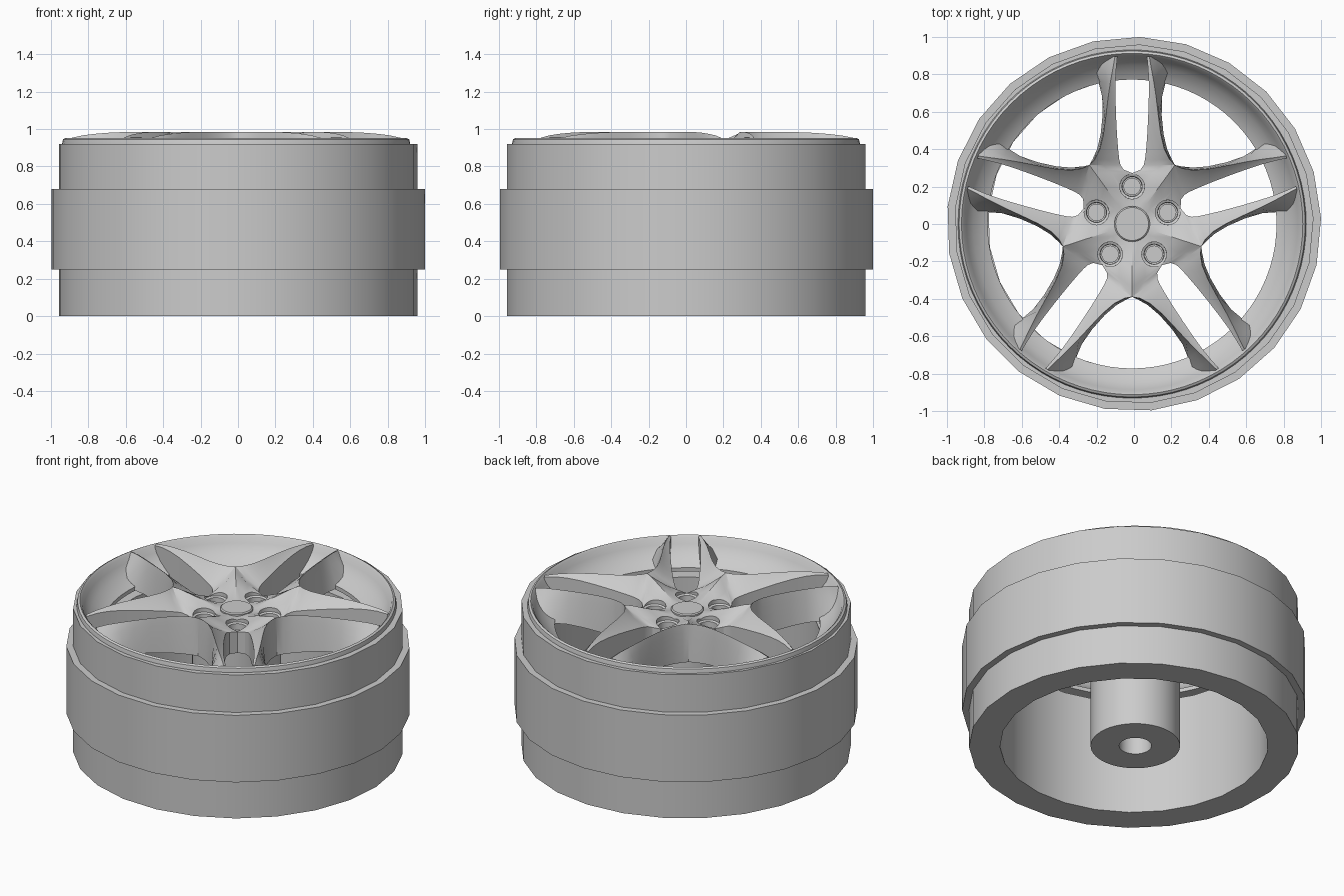
import bpy, bmesh, math
from mathutils import Matrix, Vector

cube = bpy.data.objects.get("Cube")
if cube:
    bpy.data.objects.remove(cube, do_unlink=True)

grey = bpy.data.materials.new("wheel_grey")
grey.use_nodes = True
grey.diffuse_color = (0.6, 0.6, 0.6, 1)
grey.node_tree.nodes["Principled BSDF"].inputs["Base Color"].default_value = (0.6, 0.6, 0.6, 1)

SHIFT = -0.01   # the wheel face sits slightly off the barrel axis
TAN = math.tan(math.radians(36))


def finish(bm, name):
    bmesh.ops.remove_doubles(bm, verts=bm.verts, dist=0.0005)
    bmesh.ops.recalc_face_normals(bm, faces=bm.faces)
    mesh = bpy.data.meshes.new(name)
    bm.to_mesh(mesh)
    bm.free()
    mesh.materials.append(grey)
    ob = bpy.data.objects.new(name, mesh)
    bpy.context.collection.objects.link(ob)
    return ob


def smooth(ob, degrees=35):
    bpy.ops.object.select_all(action='DESELECT')
    ob.select_set(True)
    bpy.context.view_layer.objects.active = ob
    bpy.ops.object.shade_smooth_by_angle(angle=math.radians(degrees))


def add_lathe(bm, profile, sides, start=0.0, centre=(0, 0)):
    """Revolve a closed (radius, height) loop round z."""
    rings = []
    for i in range(sides):
        a = start + math.tau * i / sides
        rings.append([bm.verts.new((centre[0] + r * math.cos(a),
                                    centre[1] + r * math.sin(a), z)) for r, z in profile])
    n = len(profile)
    for i in range(sides):
        p, q = rings[i], rings[(i + 1) % sides]
        for j in range(n):
            k = (j + 1) % n
            bm.faces.new((p[j], q[j], q[k], p[k]))


def lathe(name, profile, sides, start=0.0, centre=(0, 0)):
    bm = bmesh.new()
    add_lathe(bm, profile, sides, start, centre)
    ob = finish(bm, name)
    smooth(ob)
    return ob


# Faceted barrel with its raised middle band
lathe("barrel", [(0.78, 0), (0.96, 0), (0.96, 0.25), (1, 0.25), (1, 0.68), (0.96, 0.68),
                 (0.96, 0.92), (0.92, 0.92), (0.92, 0.74), (0.78, 0.74)],
      25, math.radians(1.8))

# Dished rim lip
lathe("rim_lip", [(0.935, 0.90), (0.925, 0.945), (0.912, 0.952), (0.90, 0.94), (0.885, 0.905),
                  (0.85, 0.86), (0.80, 0.82), (0.772, 0.805), (0.772, 0.78), (0.92, 0.76)],
      80, 0, (SHIFT, 0))

# Hub tube and centre cap
lathe("hub_tube", [(0.094, 0), (0.26, 0), (0.26, 0.80), (0.094, 0.80)], 48, 0, (SHIFT, 0))
lathe("centre_cap", [(0, 0.85), (0.095, 0.85), (0.095, 0.902), (0.088, 0.908), (0, 0.908)],
      40, 0, (SHIFT, 0))

# Half spoke rows: distance along axis, inner offset, inner height,
# ridge offset, ridge height, wall foot offset, underside height
rows = [
    (0.00, 0, 0.895, 0, 0.895, 0, 0.74),
    (0.11, 0, 0.89, None, 0.90, None, 0.74),
    (0.20, 0, 0.875, None, 0.94, None, 0.74),
    (0.272, 0, 0.875, None, 0.972, None, 0.74),
    (0.29, 0.045, 0.88, None, 0.978, None, 0.74),
    (0.315, 0.062, 0.89, None, 0.984, None, 0.74),
    (0.345, 0.069, 0.897, 0.20, 0.985, 0.212, 0.745),
    (0.40, 0.075, 0.907, 0.172, 0.985, 0.187, 0.75),
    (0.48, 0.081, 0.92, 0.153, 0.985, 0.168, 0.76),
    (0.58, 0.086, 0.936, 0.140, 0.984, 0.158, 0.77),
    (0.68, 0.089, 0.949, 0.128, 0.98, 0.160, 0.78),
    (0.76, 0.089, 0.955, 0.116, 0.974, 0.180, 0.785),
    (0.83, 0.085, 0.955, 0.103, 0.966, 0.215, 0.80),
    (0.895, 0.079, 0.947, 0.092, 0.953, 0.19, 0.84),
]


def section(row):
    """Points round one half-spoke section: top, outer wall, underside."""
    t, a, za, b, zb, foot, low = row
    b = t * TAN if b is None else b
    foot = t * TAN if foot is None else foot
    mid = a + (b - a) * 0.55
    zm = za + (zb - za) * 0.45
    knee = (b + (foot - b) * 0.35, zb - 0.05)
    return [Vector((x, t, z)) for x, z in
            ((a, low), (a, za), (mid, zm), (b, zb), knee, (foot, low))]


def add_face(bm, points, matrix):
    unique = []
    for p in points:
        if all((p - q).length > 1e-5 for q in unique):
            unique.append(p)
    if len(unique) > 2:
        bm.faces.new([bm.verts.new(matrix @ p) for p in unique])


def add_half_spoke(bm, matrix):
    sections = [section(r) for r in rows]
    for i in range(len(rows) - 1):
        p, q = sections[i], sections[i + 1]
        for j in range(6):
            k = (j + 1) % 6
            inner_seam = j == 0 and rows[i + 1][1] == 0
            outer_seam = j in (3, 4) and (rows[i + 1][3] is None)
            if not (inner_seam or outer_seam):
                add_face(bm, (p[j], q[j], q[k], p[k]), matrix)
    add_face(bm, sections[-1], matrix)


# Five twin spokes, each half mirrored about its own axis
bm = bmesh.new()
for n in range(5):
    turn = Matrix.Translation((SHIFT, 0, 0)) @ Matrix.Rotation(math.tau * n / 5, 4, 'Z')
    for side in (1, -1):
        add_half_spoke(bm, turn @ Matrix.Diagonal((side, 1, 1, 1)))
spokes = finish(bm, "twin_spokes")

# Stepped bolt wells cut into the hub face
bm = bmesh.new()
for n in range(5):
    a = math.tau * (n / 5 + 0.25)
    add_lathe(bm, [(0, 0.82), (0.052, 0.82), (0.054, 0.868), (0.066, 0.874), (0.068, 1.1), (0, 1.1)],
              28, 0, (SHIFT + 0.2 * math.cos(a), 0.2 * math.sin(a)))
cutter = finish(bm, "bolt_well_cutter")
cutter.hide_render = True
cut = spokes.modifiers.new("bolt_wells", 'BOOLEAN')
cut.operation = 'DIFFERENCE'
cut.solver = 'EXACT'
cut.object = cutter
bpy.ops.object.select_all(action='DESELECT')
spokes.select_set(True)
bpy.context.view_layer.objects.active = spokes
bpy.ops.object.modifier_apply(modifier=cut.name)
bpy.data.objects.remove(cutter, do_unlink=True)
smooth(spokes, 32)

# Bolt heads at the bottom of the wells
for n in range(5):
    a = math.tau * (n / 5 + 0.25)
    lathe("bolt_%d" % (n + 1), [(0, 0.815), (0.046, 0.815), (0.046, 0.832), (0, 0.832)],
          28, 0, (SHIFT + 0.2 * math.cos(a), 0.2 * math.sin(a)))
